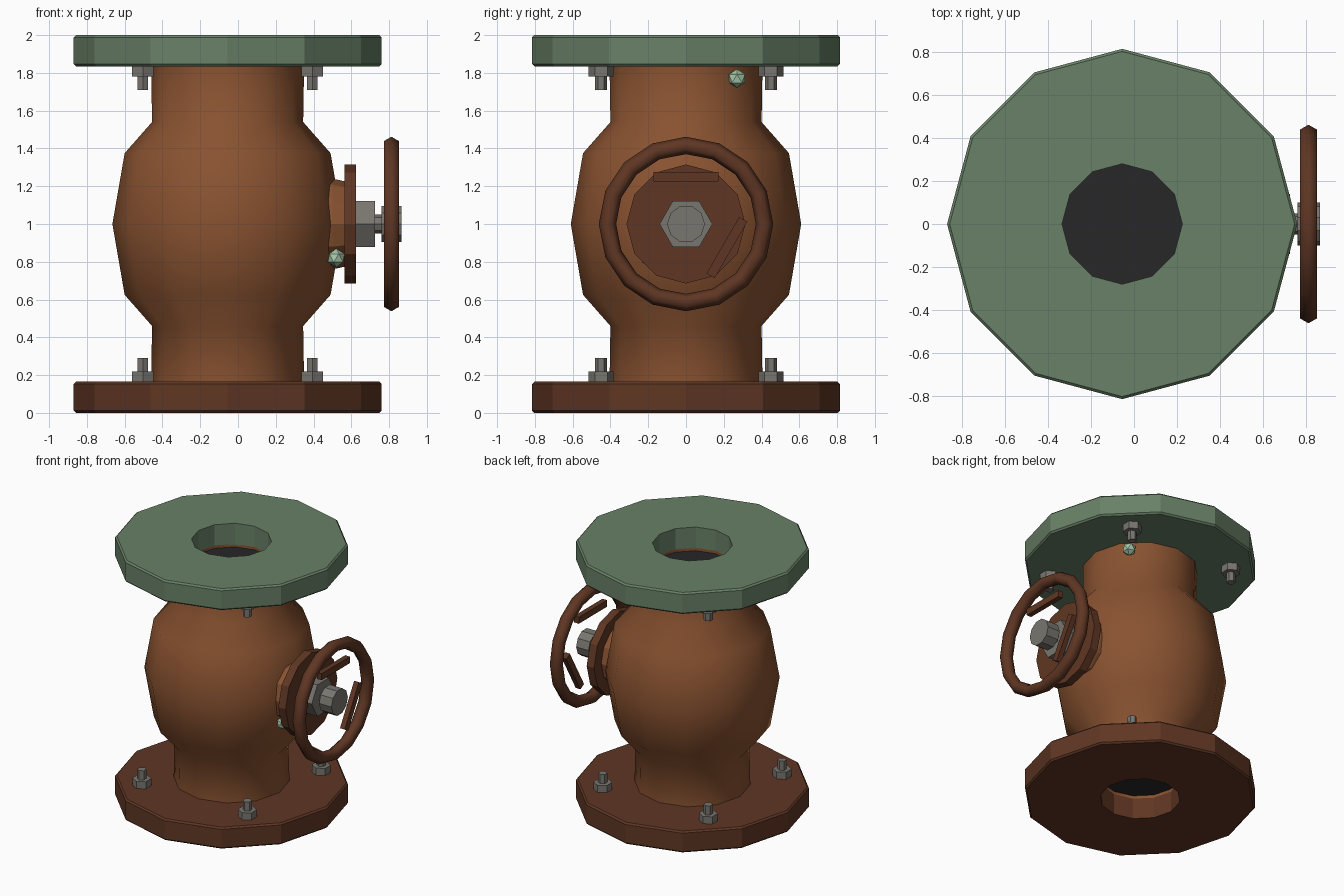
import bpy, bmesh, math
from mathutils import Matrix, Vector

if "Cube" in bpy.data.objects:
    bpy.data.objects.remove(bpy.data.objects["Cube"])

CX = -0.055  # centre of the vertical body


def material(name, rgb):
    m = bpy.data.materials.new(name)
    m.diffuse_color = (*rgb, 1)
    m.use_nodes = True
    m.node_tree.nodes["Principled BSDF"].inputs["Base Color"].default_value = m.diffuse_color
    return m


RUST = material("rust", (0.25, 0.085, 0.03))
DARK_RUST = material("dark_rust", (0.115, 0.037, 0.017))
GREEN = material("green_paint", (0.14, 0.22, 0.135))
STEEL = material("steel", (0.19, 0.18, 0.16))
BLACK = material("black", (0.02, 0.02, 0.022))
LUMP = material("pale_green", (0.38, 0.58, 0.4))


def finish(bm, name, mat, smooth=None):
    bmesh.ops.remove_doubles(bm, verts=bm.verts, dist=1e-5)
    bmesh.ops.recalc_face_normals(bm, faces=bm.faces)
    me = bpy.data.meshes.new(name)
    bm.to_mesh(me)
    bm.free()
    me.materials.append(mat)
    ob = bpy.data.objects.new(name, me)
    bpy.context.collection.objects.link(ob)
    if smooth:
        bpy.ops.object.select_all(action='DESELECT')
        ob.select_set(True)
        bpy.context.view_layer.objects.active = ob
        bpy.ops.object.shade_smooth_by_angle(angle=math.radians(smooth))
    return ob


def lathe(name, profile, n, mat, origin=(0, 0, 0), along_x=False,
          phase=0, closed=False, smooth=None):
    """Revolve (radius, height) points about z, or about x."""
    bm = bmesh.new()
    o = Vector(origin)
    rings = []
    for i in range(n):
        a = math.radians(phase) + math.tau * i / n
        c, s = math.cos(a), math.sin(a)
        rings.append([bm.verts.new(o + Vector((h, r * c, r * s) if along_x else (r * c, r * s, h)))
                      for r, h in profile])
    m = len(profile)
    for i in range(n):
        p, q = rings[i], rings[(i + 1) % n]
        for j in range(m if closed else m - 1):
            k = (j + 1) % m
            bm.faces.new((p[j], q[j], q[k], p[k]))
    return finish(bm, name, mat, smooth)


def rod(name, r, h0, h1, n, mat, **kw):
    return lathe(name, [(0, h0), (r, h0), (r, h1), (0, h1)], n, mat, **kw)


# Bulged body with short bores at both ends
half = [(0.61, 1.0), (0.545, 1.375), (0.40, 1.54), (0.405, 1.84), (0.28, 1.84), (0.28, 1.815)]
profile = [(r, 2 - z) for r, z in reversed(half[1:])] + half
lathe("valve_body", profile, 12, RUST, (CX, 0, 0), smooth=45)
for name, z in (("lower_bore", 0.185), ("upper_bore", 1.815)):
    rod(name, 0.28, z - 0.003, z + 0.003, 12, BLACK, origin=(CX, 0, 0))

# Flanges with chamfered rims
flange = [(0.28, 0), (0.803, 0), (0.815, 0.012), (0.815, 0.153), (0.803, 0.165), (0.28, 0.165)]
lathe("lower_flange", flange, 12, DARK_RUST, (CX, 0, 0), closed=True)
lathe("upper_flange", flange, 12, GREEN, (CX, 0, 1.835), closed=True)

# Nuts and studs on the inner side of each flange
for end in ("lower", "upper"):
    for i in range(4):
        a = math.radians(45 + 90 * i)
        pos = (CX + 0.635 * math.cos(a), 0.635 * math.sin(a), 0)
        nut, stud = [0.16, 0.22], [0.15, 0.29]
        if end == "upper":
            nut, stud = [2 - z for z in nut], [2 - z for z in stud]
        rod(f"{end}_nut_{i}", 0.066, *nut, 6, STEEL, origin=pos, phase=30)
        rod(f"{end}_stud_{i}", 0.032, *stud, 6, STEEL, origin=pos, phase=30)

# Bonnet and stem on the right side
axis = dict(origin=(0, 0, 1), along_x=True)
lathe("bonnet_neck", [(0, 0.38), (0.245, 0.38), (0.24, 0.5), (0.225, 0.57), (0, 0.57)], 12, RUST, **axis)
rod("bonnet_flange", 0.315, 0.563, 0.625, 12, DARK_RUST, **axis)
rod("gland_nut", 0.14, 0.62, 0.725, 6, STEEL, **axis)
rod("stem", 0.05, 0.72, 0.80, 8, STEEL, **axis)
rod("wheel_hub", 0.1, 0.76, 0.865, 10, STEEL, **axis)

# Handwheel rim and its two remaining bars
rim = [(0.416 + 0.046 * math.cos(math.tau * k / 6), 0.812 + 0.046 * math.sin(math.tau * k / 6))
       for k in range(6)]
lathe("handwheel_rim", rim, 16, DARK_RUST, closed=True, smooth=62, **axis)
for i, deg in enumerate((0, -120)):
    bm = bmesh.new()
    mat = (Matrix.Translation((0.812, 0, 1)) @ Matrix.Rotation(math.radians(deg), 4, 'X')
           @ Matrix.Translation((0, 0, 0.25)) @ Matrix.Diagonal((0.04, 0.345, 0.05, 1)))
    bmesh.ops.create_cube(bm, size=1, matrix=mat)
    finish(bm, f"handwheel_bar_{i}", DARK_RUST)

# Small corrosion lumps
for i, pos in enumerate([(0.52, -0.19, 0.82), (0.27, 0.27, 1.77)]):
    bm = bmesh.new()
    bmesh.ops.create_icosphere(bm, subdivisions=1, radius=0.05, matrix=Matrix.Translation(pos))
    finish(bm, f"corrosion_lump_{i}", LUMP)
